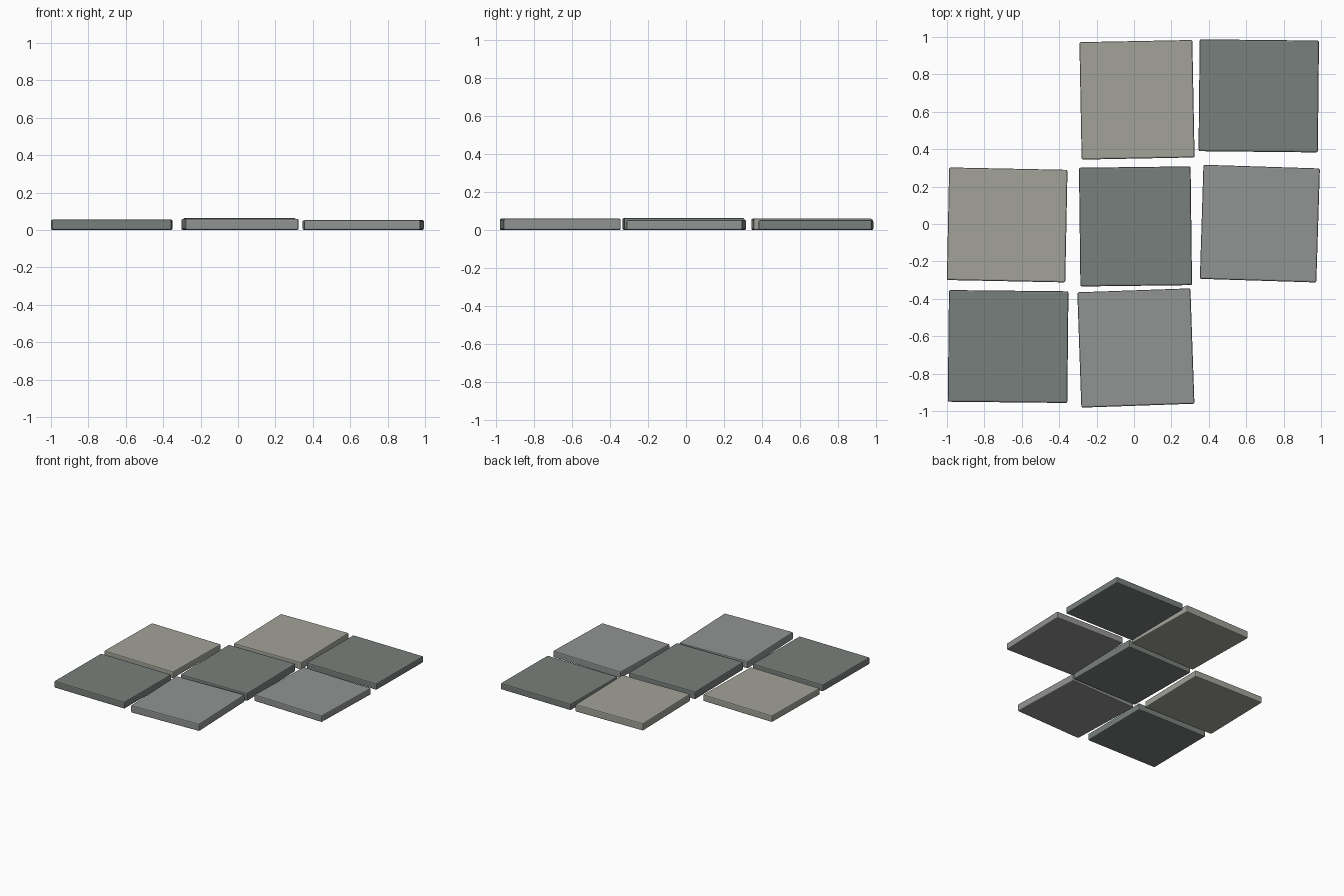
import bpy
from math import radians

if "Cube" in bpy.data.objects:
    bpy.data.objects.remove(bpy.data.objects["Cube"])


def material(name, rgb):
    m = bpy.data.materials.new(name)
    m.diffuse_color = (*rgb, 1)
    m.use_nodes = True
    m.node_tree.nodes["Principled BSDF"].inputs["Base Color"].default_value = m.diffuse_color
    return m


warm = material("warm_stone", (0.36, 0.36, 0.32))
dark = material("dark_stone", (0.19, 0.215, 0.20))
cool = material("cool_stone", (0.28, 0.295, 0.285))

# Slabs: name, centre x, centre y, width, depth, height, turn in degrees, stone
slabs = [
    ("slab_back_middle", 0.016, 0.664, 0.604, 0.628, 0.060, 1.1, warm),
    ("slab_back_right", 0.667, 0.685, 0.638, 0.598, 0.052, -0.6, dark),
    ("slab_left", -0.678, -0.005, 0.633, 0.602, 0.054, -1.15, warm),
    ("slab_centre", 0.008, -0.013, 0.597, 0.635, 0.064, 0.7, dark),
    ("slab_right", 0.673, 0.002, 0.623, 0.610, 0.054, -1.8, cool),
    ("slab_front_left", -0.673, -0.655, 0.639, 0.597, 0.056, -0.6, dark),
    ("slab_front_middle", 0.010, -0.663, 0.605, 0.617, 0.060, 2.0, cool),
]

for name, x, y, w, d, h, turn, stone in slabs:
    bpy.ops.mesh.primitive_cube_add(size=1, location=(x, y, h / 2))
    slab = bpy.context.object
    slab.name = name
    slab.scale = (w, d, h)
    bpy.ops.object.transform_apply(location=False, rotation=False, scale=True)
    slab.rotation_euler.z = radians(turn)
    slab.data.materials.append(stone)
    # Worn edges
    bevel = slab.modifiers.new("worn_edges", 'BEVEL')
    bevel.width = 0.008
    bevel.segments = 2
